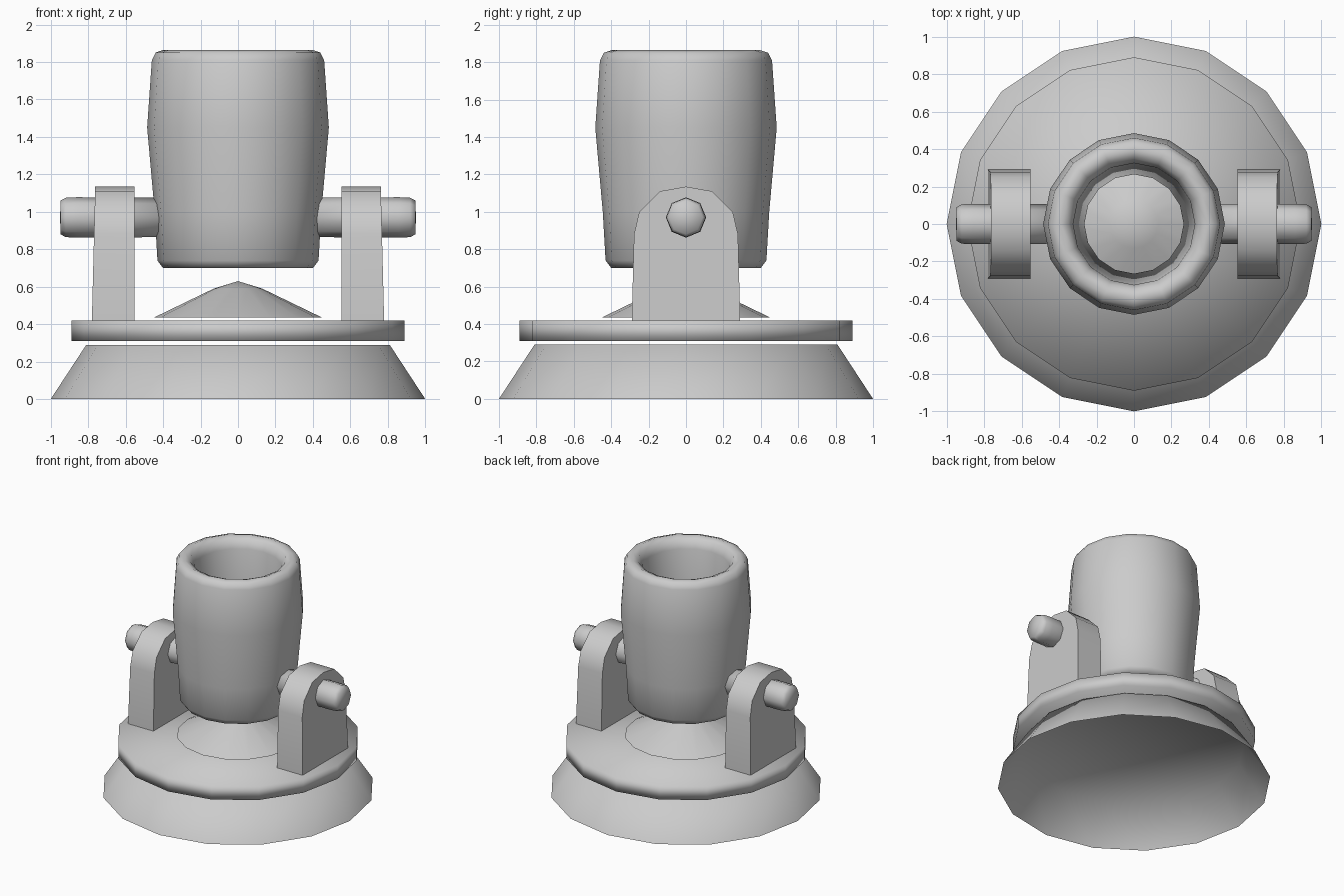
import bpy
import bmesh
from math import cos, sin, pi, radians
from mathutils import Matrix

cube = bpy.data.objects.get("Cube")
if cube:
    bpy.data.objects.remove(cube, do_unlink=True)

# Single grey material
grey = bpy.data.materials.new("light_grey")
grey.use_nodes = True
grey.diffuse_color = (0.6, 0.6, 0.6, 1)
grey.node_tree.nodes["Principled BSDF"].inputs["Base Color"].default_value = (0.6, 0.6, 0.6, 1)


def finish(name, bm, sharp=None):
    mesh = bpy.data.meshes.new(name)
    bm.to_mesh(mesh)
    bm.free()
    mesh.materials.append(grey)
    mesh.shade_smooth()
    if sharp:
        mesh.set_sharp_from_angle(angle=radians(sharp))
    obj = bpy.data.objects.new(name, mesh)
    bpy.context.collection.objects.link(obj)
    return obj


def lathe(name, profile, sides=16, closed=False, matrix=None, sharp=None):
    """Turn a (radius, height) profile round z; radius 0 makes a pole."""
    bm = bmesh.new()
    rings = []
    for r, z in profile:
        if r == 0:
            rings.append([bm.verts.new((0, 0, z))] * sides)
        else:
            rings.append([bm.verts.new((r * cos(2 * pi * i / sides), r * sin(2 * pi * i / sides), z))
                          for i in range(sides)])
    pairs = list(zip(rings, rings[1:]))
    if closed:
        pairs.append((rings[-1], rings[0]))
    for low, high in pairs:
        for i in range(sides):
            j = (i + 1) % sides
            corners = dict.fromkeys((low[i], low[j], high[j], high[i]))
            bm.faces.new(list(corners))
    if matrix:
        bm.transform(matrix)
    return finish(name, bm, sharp)


# Flared base, open underneath
lathe("base", [(1, 0), (0.81, 0.29), (0, 0.29)])

# Turntable disc
lathe("turntable", [(0, 0.31), (0.89, 0.31), (0.89, 0.42), (0, 0.42)])

# Low dome under the barrel
lathe("dome", [(0.45, 0.435), (0.13, 0.59), (0, 0.63)])

# Bulged open tube with rounded lips
lathe("barrel", [(0.35, 0.7), (0.40, 0.7), (0.43, 0.74), (0.445, 1.0), (0.485, 1.45),
                 (0.46, 1.81), (0.44, 1.85), (0.395, 1.865), (0.35, 1.845),
                 (0.325, 1.78), (0.31, 1.4), (0.265, 0.8), (0.29, 0.72)], closed=True)

# Arched supports and axle stubs on both sides
half_arch = [(0.29, 0.42), (0.278, 0.88), (0.25, 1.0), (0.14, 1.11)]
arch = half_arch + [(0, 1.135)] + [(-y, z) for y, z in reversed(half_arch)]

for side, word in ((1, "left"), (-1, "right")):
    bm = bmesh.new()
    inner = [bm.verts.new((side * 0.553, y, z)) for y, z in arch]
    outer = [bm.verts.new((side * (0.78 - 0.025 * (z - 0.42)), y, z)) for y, z in arch]
    bm.faces.new(inner)
    bm.faces.new(outer)
    for i in range(len(arch)):
        j = (i + 1) % len(arch)
        bm.faces.new((inner[i], inner[j], outer[j], outer[i]))
    bmesh.ops.recalc_face_normals(bm, faces=bm.faces)
    finish(word + "_support", bm, sharp=45)

    turn = Matrix.Translation((0, 0, 0.97)) @ Matrix.Rotation(side * pi / 2, 4, "Y")
    lathe(word + "_axle", [(0, 0.40), (0.105, 0.40), (0.108, 0.86), (0.105, 0.92), (0.09, 0.947), (0, 0.95)],
          sides=8, matrix=turn)
